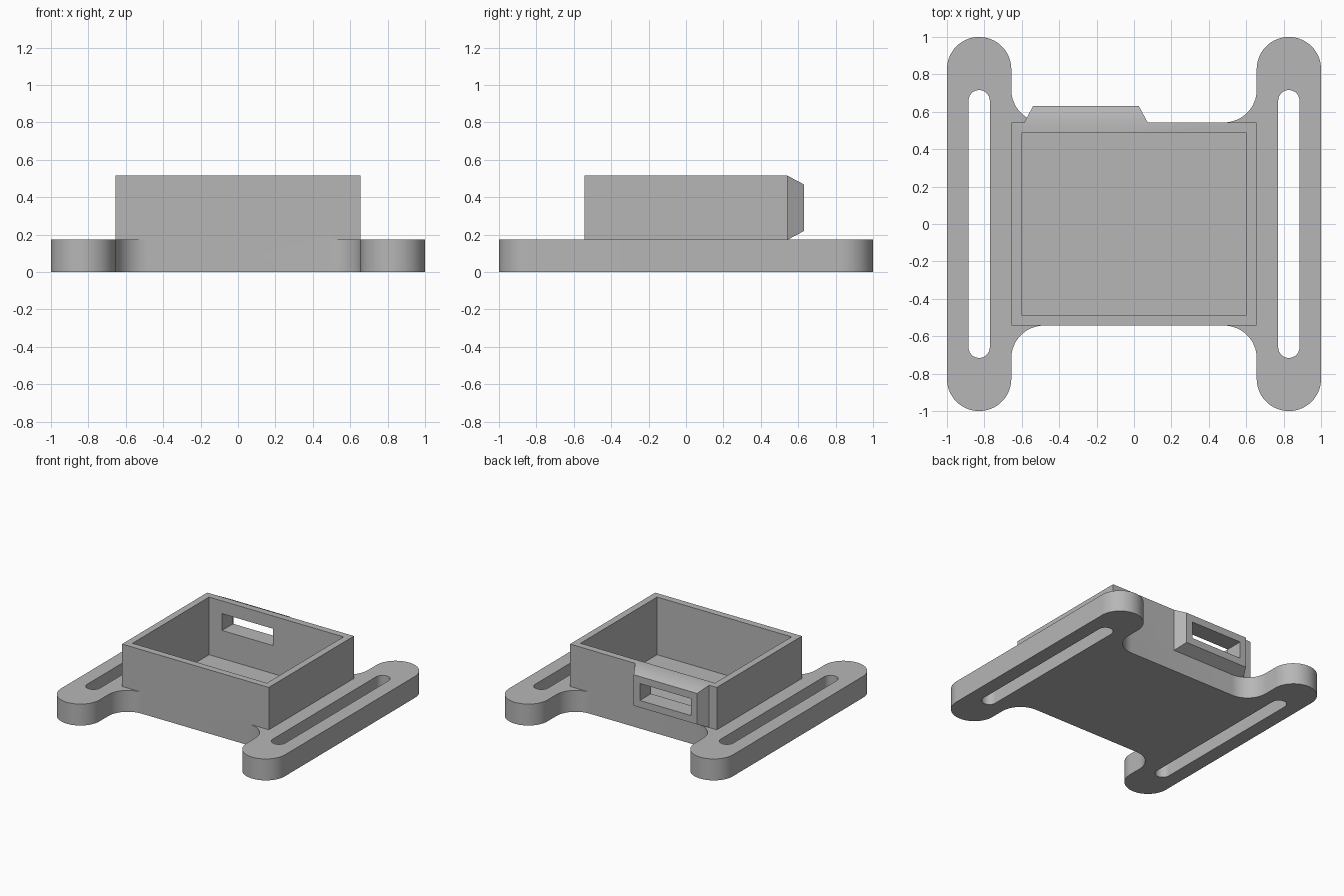
import bpy, bmesh
from math import radians, cos, sin

if "Cube" in bpy.data.objects:
    bpy.data.objects.remove(bpy.data.objects["Cube"])

BOX_X, BOX_Y, TOP = 0.655, 0.543, 0.515
PLATE_H, FLOOR, WALL = 0.173, 0.05, 0.055
BAR_X, BAR_R = 0.828, 0.172
SLOT_R, SLOT_Y = 0.057, 0.716
FILLET = 0.175
PORT_X, PORT_Z = -0.257, (PLATE_H + TOP) / 2

grey = bpy.data.materials.new("plain grey")
colour = (0.47, 0.47, 0.47, 1)
grey.use_nodes = True
grey.diffuse_color = colour
grey.node_tree.nodes["Principled BSDF"].inputs["Base Color"].default_value = colour


def make_object(name, bm):
    bmesh.ops.recalc_face_normals(bm, faces=bm.faces)
    mesh = bpy.data.meshes.new(name)
    bm.to_mesh(mesh)
    bm.free()
    mesh.materials.append(grey)
    obj = bpy.data.objects.new(name, mesh)
    bpy.context.collection.objects.link(obj)
    return obj


def loft(name, bottom, top):
    """Solid between two matching rings of points."""
    bm = bmesh.new()
    a = [bm.verts.new(p) for p in bottom]
    b = [bm.verts.new(p) for p in top]
    bm.faces.new(a)
    bm.faces.new(b)
    for i in range(len(a)):
        j = (i + 1) % len(a)
        bm.faces.new((a[i], a[j], b[j], b[i]))
    return make_object(name, bm)


def prism(name, outline, z0, z1):
    return loft(name, [(x, y, z0) for x, y in outline], [(x, y, z1) for x, y in outline])


def block(name, x0, x1, y0, y1, z0, z1):
    return prism(name, [(x0, y0), (x1, y0), (x1, y1), (x0, y1)], z0, z1)


def arc(cx, cy, r, start, end, steps):
    angles = [radians(start + (end - start) * i / steps) for i in range(steps + 1)]
    return [(cx + r * cos(t), cy + r * sin(t)) for t in angles]


def combine(target, other, operation):
    mod = target.modifiers.new(operation.lower(), 'BOOLEAN')
    mod.operation, mod.solver, mod.object = operation, 'EXACT', other
    bpy.context.view_layer.objects.active = target
    bpy.ops.object.modifier_apply(modifier=mod.name)
    bpy.data.objects.remove(other)


# Base plate with rounded strap bars: one quarter outline, mirrored twice
quarter = arc(BAR_X, 1 - BAR_R, BAR_R, 0, 180, 32)
inner_x = BAR_X - BAR_R
quarter += arc(inner_x - FILLET, BOX_Y + FILLET, FILLET, 0, -90, 16)
half = quarter + [(-x, y) for x, y in reversed(quarter)]
outline = half + [(x, -y) for x, y in reversed(half)]
bracket = prism("bracket_case", outline, 0, PLATE_H)

# Case walls
combine(bracket, block("case", -BOX_X, BOX_X, -BOX_Y, BOX_Y, FLOOR, TOP), 'UNION')

# Tapered port housing on the back wall
def port_ring(half_x, half_z, y):
    return [(PORT_X + sx * half_x, y, PORT_Z + sz * half_z)
            for sx, sz in ((-1, -1), (1, -1), (1, 1), (-1, 1))]

housing = loft("port_housing", port_ring(0.33, (TOP - PLATE_H) / 2, BOX_Y),
               port_ring(0.283, 0.125, 0.63))
combine(bracket, housing, 'UNION')

# Cavity and port opening
cx, cy = BOX_X - WALL, BOX_Y - WALL
combine(bracket, block("cavity", -cx, cx, -cy, cy, FLOOR, 0.7), 'DIFFERENCE')
combine(bracket, block("port_opening", PORT_X - 0.228, PORT_X + 0.228, 0.4, 0.8,
                       PORT_Z - 0.068, PORT_Z + 0.068), 'DIFFERENCE')

# Strap slots
for side in (-1, 1):
    end = SLOT_Y - SLOT_R
    slot = arc(side * BAR_X, end, SLOT_R, 0, 180, 20)
    slot += arc(side * BAR_X, -end, SLOT_R, 180, 360, 20)
    combine(bracket, prism("slot", slot, -0.1, 0.4), 'DIFFERENCE')

# Smooth curves, crisp edges
bpy.ops.object.select_all(action='DESELECT')
bracket.select_set(True)
bpy.context.view_layer.objects.active = bracket
bpy.ops.object.shade_smooth_by_angle(angle=radians(30))
